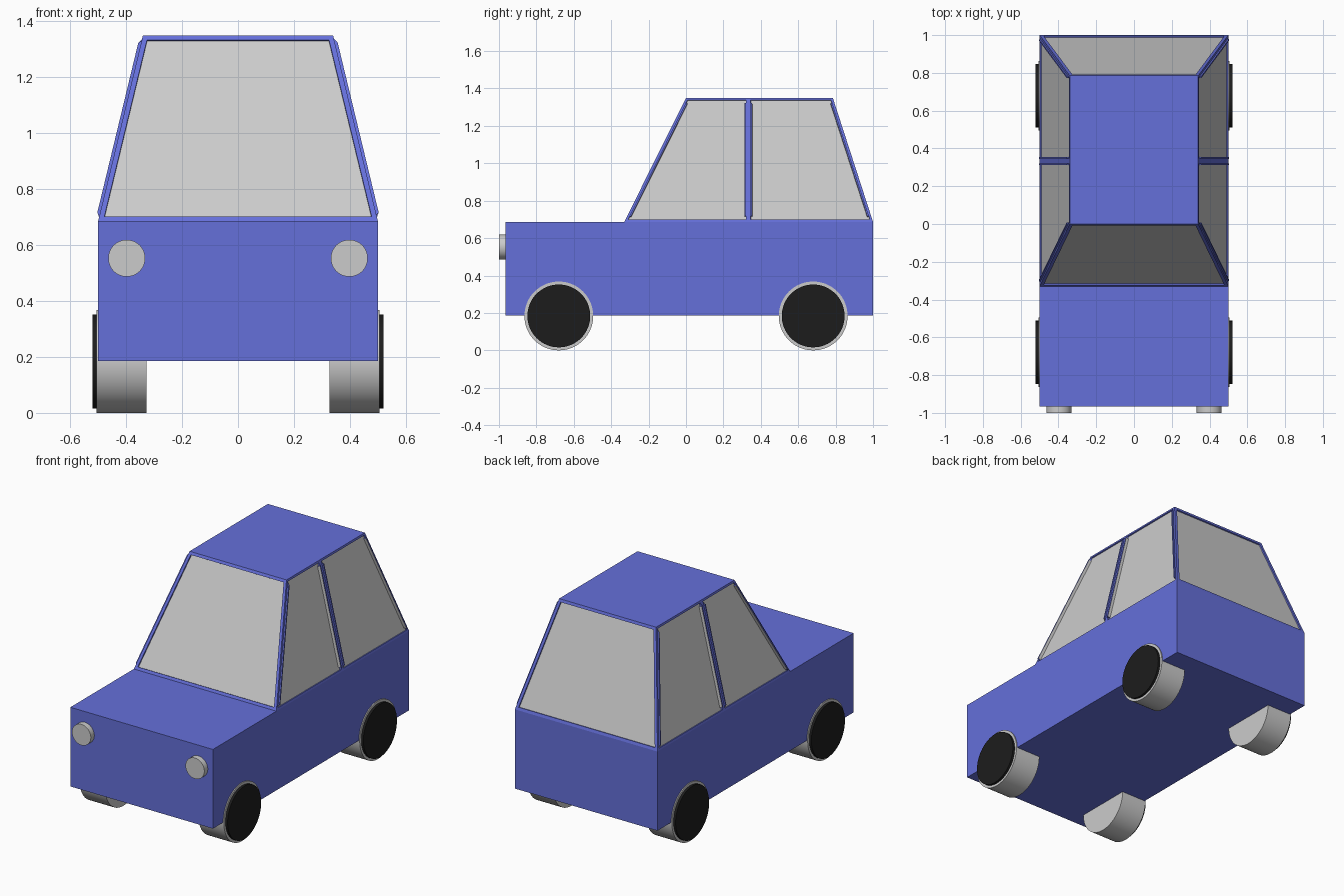
import bpy, bmesh
from math import pi
from mathutils import Matrix, Vector

if "Cube" in bpy.data.objects:
    bpy.data.objects.remove(bpy.data.objects["Cube"])


def material(name, rgb):
    m = bpy.data.materials.new(name)
    m.diffuse_color = (*rgb, 1)
    m.use_nodes = True
    m.node_tree.nodes["Principled BSDF"].inputs["Base Color"].default_value = m.diffuse_color
    return m


blue = material("blue_paint", (0.13, 0.16, 0.7))
glass = material("grey_glass", (0.8, 0.8, 0.8))
black = material("black", (0.012, 0.012, 0.012))


def cylinder(name, radius, a, b, mat=None):
    """Cylinder running from point a to point b."""
    a, b = Vector(a), Vector(b)
    axis = b - a
    bpy.ops.mesh.primitive_cylinder_add(
        vertices=64, radius=radius, depth=axis.length, location=(a + b) / 2,
        rotation=axis.to_track_quat('Z', 'Y').to_euler())
    ob = bpy.context.object
    ob.name = name
    if mat:
        ob.data.materials.append(mat)
    bpy.ops.object.shade_smooth_by_angle(angle=pi / 6)
    return ob


# Lower body block, split where the bonnet meets the cabin
bm = bmesh.new()
bmesh.ops.create_cube(bm, size=1, matrix=Matrix.Translation((0, 0.0175, 0.436))
                      @ Matrix.Diagonal((1, 1.965, 0.502, 1)))
bmesh.ops.bisect_plane(bm, geom=bm.verts[:] + bm.edges[:] + bm.faces[:],
                       plane_co=(0, -0.33, 0), plane_no=(0, 1, 0))
bm.normal_update()

# Cabin raised from the rear part, tapering to the roof
base = [f for f in bm.faces if f.normal.z > 0.9 and f.calc_center_median().y > 0]
roof = bmesh.ops.extrude_discrete_faces(bm, faces=base)["faces"][0]
for v in roof.verts:
    v.co = (0.34 if v.co.x > 0 else -0.34, 0.785 if v.co.y > 0.5 else 0, 1.35)
bm.normal_update()


def cabin_walls(side):
    return [f for f in bm.faces if 0.8 < f.calc_center_median().z < 1.3
            and (abs(f.normal.x) > 0.5) == side]


# Door pillar divides each side wall in two
walls = cabin_walls(True)
edges = {e for f in walls for e in f.edges}
verts = {v for f in walls for v in f.verts}
bmesh.ops.bisect_plane(bm, geom=walls + list(edges) + list(verts),
                       plane_co=(0, 0.333, 0), plane_no=(0, 1, 0))
bm.normal_update()

# Windows, slightly recessed within thin frames
for side, frame in ((True, 0.013), (False, 0.018)):
    panes = cabin_walls(side)
    bmesh.ops.inset_individual(bm, faces=panes, thickness=frame, use_even_offset=True)
    bmesh.ops.inset_individual(bm, faces=panes, thickness=0.0005, depth=-0.008,
                               use_even_offset=True)
    for f in panes:
        f.material_index = 1

mesh = bpy.data.meshes.new("car_body")
bm.to_mesh(mesh)
bm.free()
mesh.materials.append(blue)
mesh.materials.append(glass)
bpy.context.collection.objects.link(bpy.data.objects.new("car_body", mesh))

# Wheels with black outer discs, and headlights, on both sides
for s, side in ((-1, "left"), (1, "right")):
    for y, end in ((-0.68, "front"), (0.68, "rear")):
        cylinder(f"{end}_{side}_wheel", 0.184, (s * 0.327, y, 0.184), (s * 0.506, y, 0.184))
        cylinder(f"{end}_{side}_disc", 0.168, (s * 0.5, y, 0.184), (s * 0.521, y, 0.184), black)
    cylinder(f"{side}_headlight", 0.066, (s * 0.398, -0.95, 0.553), (s * 0.398, -1.0, 0.553))
